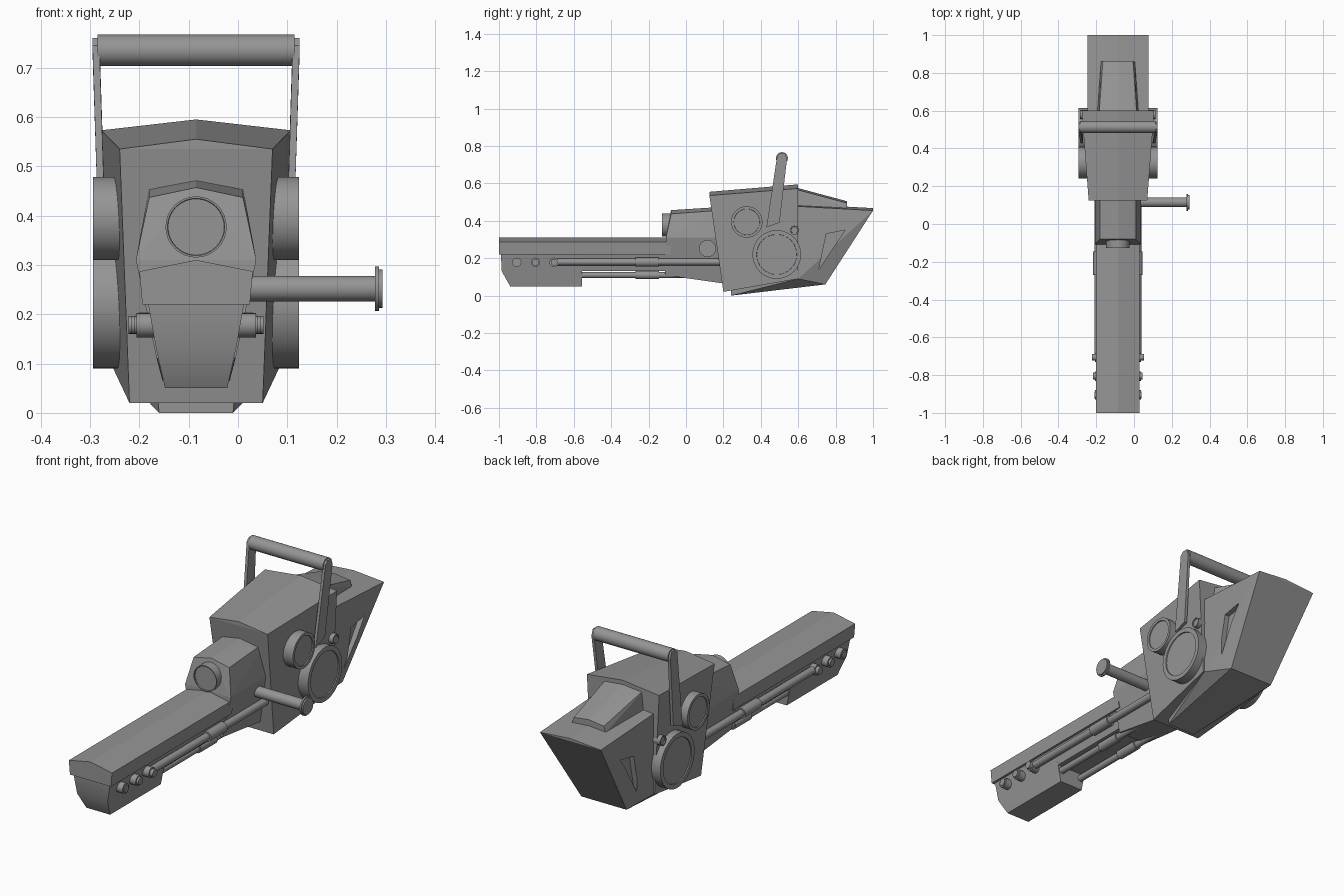
import bpy, bmesh
from mathutils import Vector

if "Cube" in bpy.data.objects:
    bpy.data.objects.remove(bpy.data.objects["Cube"])

XC = -0.085  # symmetry plane of the body

# Dark grey metal
metal = bpy.data.materials.new("dark_grey")
metal.diffuse_color = (0.3, 0.3, 0.3, 1)
metal.use_nodes = True
metal.node_tree.nodes["Principled BSDF"].inputs["Base Color"].default_value = metal.diffuse_color


def finish(name, bm, smooth=False):
    bmesh.ops.recalc_face_normals(bm, faces=bm.faces)
    me = bpy.data.meshes.new(name)
    bm.to_mesh(me)
    bm.free()
    me.materials.append(metal)
    ob = bpy.data.objects.new(name, me)
    bpy.context.collection.objects.link(ob)
    if smooth:
        bpy.ops.object.select_all(action='DESELECT')
        bpy.context.view_layer.objects.active = ob
        ob.select_set(True)
        bpy.ops.object.shade_smooth_by_angle(angle=0.6)
    return ob


def hull(name, pts, sides=(-1, 1), centre=XC, smooth=False):
    """Faceted convex solid from (half width, y, z) points mirrored over the centre."""
    bm = bmesh.new()
    for p in sorted({(centre + s * w, y, z) for w, y, z in pts for s in sides}):
        bm.verts.new(p)
    res = bmesh.ops.convex_hull(bm, input=bm.verts)
    junk = [g for g in set(res['geom_interior'] + res['geom_unused'])
            if isinstance(g, bmesh.types.BMVert)]
    bmesh.ops.delete(bm, geom=junk, context='VERTS')
    bmesh.ops.dissolve_limit(bm, angle_limit=0.02, verts=bm.verts, edges=bm.edges)
    return finish(name, bm, smooth)


def cyl(name, p1, p2, r, rim=0.0, seg=32):
    """Cylinder from p1 to p2; rim leaves a ring around a shallow sunk end face at p2."""
    a, b = Vector(p1), Vector(p2)
    d = b - a
    bm = bmesh.new()
    bmesh.ops.create_cone(bm, cap_ends=True, segments=seg, radius1=r, radius2=r, depth=d.length)
    if rim:
        end = max(bm.faces, key=lambda f: f.calc_center_median().z)
        bmesh.ops.inset_region(bm, faces=[end], thickness=rim)
        bmesh.ops.inset_region(bm, faces=[end], thickness=0.001)
        bmesh.ops.translate(bm, verts=end.verts[:], vec=(0, 0, -0.005))
    rot = d.to_track_quat('Z', 'Y').to_matrix().to_4x4()
    rot.translation = (a + b) / 2
    bm.transform(rot)
    return finish(name, bm, True)


# Wide armoured shell of the rear body
hull("body_shell", [(0, .125, .555), (.155, .125, .535), (.135, .20, .02),
                    (0, .6, .595), (.192, .6, .573), (.168, .6, .09)])

# Rear block with slanted back face and lower keel
rear = hull("rear_block", [(.075, .24, 0), (.12, .745, .06), (.162, 1, .455), (0, 1, .468),
                           (.162, .55, .48), (0, .55, .493), (.1, .24, .3), (.162, .6, .09)])
hull("rear_top_wedge", [(.11, .58, .48), (.10, .58, .57), (.09, .86, .465),
                        (.08, .86, .495), (0, .58, .58), (0, .86, .505)])

# Triangular slots cut into both rear flanks
for s in (-1, 1):
    cut = hull("slot_cutter", [(w, y, z) for w in (.137, .25)
                               for y, z in ((.85, .35), (.75, .33), (.71, .14))], sides=(s,))
    cut.hide_render = True
    cut.hide_set(True)
    mod = rear.modifiers.new("slot", 'BOOLEAN')
    mod.operation = 'DIFFERENCE'
    mod.object = cut
    mod.solver = 'EXACT'

# Neck between body and barrel, with round front lens
hull("neck", [(0, -.08, .457), (.095, -.08, .437), (.122, -.107, .31), (.08, -.112, .11),
              (0, .2, .475), (.095, .2, .457), (.122, .2, .31), (.068, .2, .065)])
cyl("neck_lens", (XC, -.06, .377), (XC, -.128, .377), .062, rim=.004)

# Barrel: roofed cover, heavy muzzle and slimmer underside
hull("barrel_cover", [(w, y, z) for y in (-1, -.08)
                      for w, z in ((0, .31), (.115, .287), (.109, .22))])
hull("barrel_muzzle", [(.098, -.99, .225), (.081, -.985, .13), (.063, -.94, .05),
                       (.063, -.555, .05), (.098, -.555, .225)], smooth=True)
hull("barrel_underside", [(w, y, z) for y in (-.57, -.09)
                          for w, z in ((.098, .225), (.079, .133))])

# Small side grip on the right
cyl("side_grip", (0, .115, .252), (.284, .115, .252), .026)
cyl("side_grip_cap", (.278, .115, .252), (.286, .115, .252), .045)
cyl("side_grip_cap_face", (.28, .115, .252), (.293, .115, .252), .039)

for s, side in ((-1, "left"), (1, "right")):
    def X(w):
        return XC + s * w

    # Pipes along the barrel with collars
    cyl(f"upper_pipe_{side}", (X(.106), -.71, .18), (X(.106), .18, .18), .018, seg=16)
    cyl(f"upper_collar_{side}", (X(.106), -.27, .18), (X(.106), -.145, .18), .025, seg=16)
    cyl(f"lower_pipe_{side}", (X(.056), -.57, .11), (X(.056), .15, .11), .016, seg=16)
    cyl(f"lower_collar_{side}", (X(.056), -.27, .11), (X(.056), -.145, .11), .022, seg=16)

    # Muzzle bolts
    for i, y in enumerate((-.905, -.805, -.705)):
        cyl(f"muzzle_bolt_{side}_{i}", (X(.07), y, .178), (X(.121), y, .178), .025, seg=16)
        cyl(f"muzzle_bolt_head_{side}_{i}", (X(.11), y, .178), (X(.125 + .006 * i), y, .178),
            .018, seg=16)

    # Round side drums and hinge bolt
    cyl(f"large_drum_{side}", (X(.10), .485, .22), (X(.209), .485, .22), .13, rim=.022)
    cyl(f"small_drum_{side}", (X(.10), .325, .394), (X(.209), .325, .394), .084, rim=.014)
    cyl(f"hinge_bolt_{side}", (X(.14), .58, .35), (X(.20), .58, .35), .024, rim=.005, seg=16)

    # Tapered handle arm
    hull(f"handle_arm_{side}", [(w + o, y, z) for w in (0, .014)
                                for o, y, z in ((.196, .487, .745), (.196, .502, .76),
                                                (.196, .53, .76), (.196, .54, .73),
                                                (.184, .50, .39), (.184, .43, .365))], sides=(s,))

# Carry handle bar
cyl("handle_bar", (XC - .2, .513, .735), (XC + .2, .513, .735), .032)
